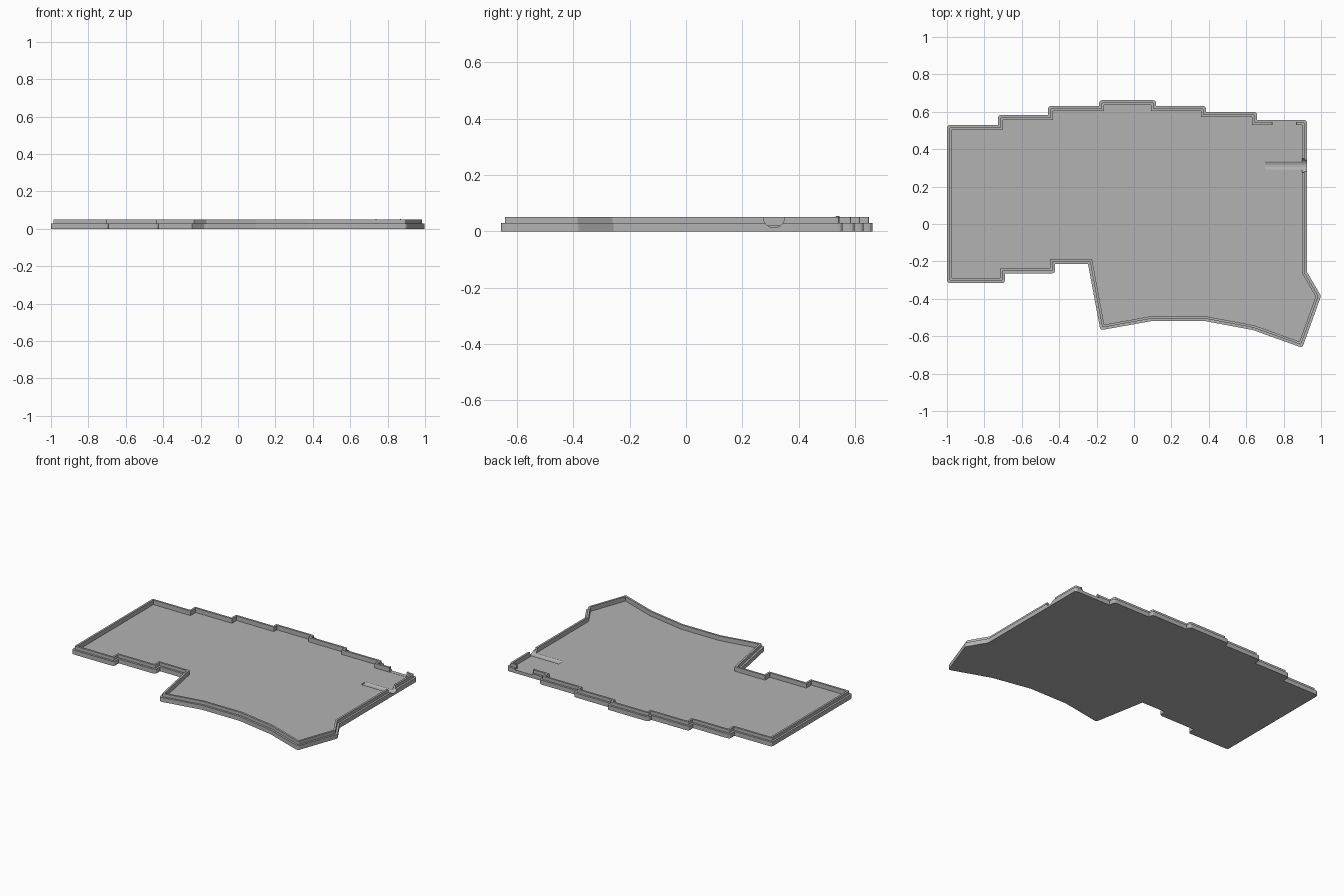
import bpy, bmesh, math
from mathutils import Vector

if "Cube" in bpy.data.objects:
    bpy.data.objects.remove(bpy.data.objects["Cube"], do_unlink=True)

grey = bpy.data.materials.new("plain grey")
grey.use_nodes = True
grey.diffuse_color = (0.45, 0.45, 0.45, 1)
grey.node_tree.nodes["Principled BSDF"].inputs["Base Color"].default_value = grey.diffuse_color

FLOOR, LEDGE, TOP = 0.02, 0.029, 0.05

# Case outline, counter-clockwise from the front left corner
OUTLINE = [(-1, -.316), (-.69, -.316), (-.69, -.264), (-.422, -.264), (-.422, -.214),
           (-.246, -.214), (-.18, -.568), (.1, -.518), (.374, -.518), (.636, -.567),
           (.9, -.662), (1, -.385), (.925, -.257), (.925, .556), (.658, .556),
           (.658, .599), (.385, .599), (.385, .631), (.118, .631), (.118, .662),
           (-.187, .662), (-.187, .631), (-.46, .631), (-.46, .583), (-.727, .583),
           (-.727, .53), (-1, .53)]


def ring(inset, radius, steps=3):
    """Inset the outline and round its outward corners."""
    pts = [Vector(p) for p in OUTLINE]
    out = []
    for i, p in enumerate(pts):
        a = (p - pts[i - 1]).normalized()
        b = (pts[(i + 1) % len(pts)] - p).normalized()
        na, nb = Vector((-a.y, a.x)), Vector((-b.y, b.x))
        q = p + (na + nb) * inset / (1 + na.dot(nb))
        turn = a.x * b.y - a.y * b.x
        if turn < 0.3:
            out.append(q)
            continue
        cut = radius * math.tan(math.atan2(turn, a.dot(b)) / 2)
        start, end = q - a * cut, q + b * cut
        for k in range(steps + 1):
            t = k / steps
            out.append(start * (1 - t) ** 2 + q * 2 * t * (1 - t) + end * t * t)
    return out


def finish(bm, name, material=grey):
    bmesh.ops.recalc_face_normals(bm, faces=bm.faces)
    mesh = bpy.data.meshes.new(name)
    bm.to_mesh(mesh)
    bm.free()
    mesh.materials.append(material)
    obj = bpy.data.objects.new(name, mesh)
    bpy.context.collection.objects.link(obj)
    return obj


def box(name, lo, hi):
    bm = bmesh.new()
    bmesh.ops.create_cube(bm, size=1)
    for v in bm.verts:
        v.co = [l + (c + 0.5) * (h - l) for c, l, h in zip(v.co, lo, hi)]
    return finish(bm, name)


# Tray: base, ledge, raised rim and sunken floor as stacked rings
bm = bmesh.new()
outer, middle, inner = ring(0, .018), ring(.013, .008), ring(.026, .002)
rings = [[bm.verts.new((p.x, p.y, z)) for p in pts] for pts, z in
         ((outer, 0), (outer, LEDGE), (middle, LEDGE), (middle, TOP), (inner, TOP), (inner, FLOOR))]
for low, high in zip(rings, rings[1:]):
    for i in range(len(low)):
        bm.faces.new((low[i - 1], low[i], high[i], high[i - 1]))
bm.faces.new(rings[0])
bm.faces.new(rings[-1])
tray = finish(bm, "case_tray")

# Round groove for the side socket
bm = bmesh.new()
bmesh.ops.create_cone(bm, cap_ends=True, segments=32, radius1=.038, radius2=.038, depth=.4)
for v in bm.verts:
    v.co = (v.co.z + .9, v.co.y + .312, v.co.x + TOP + .001)
groove = finish(bm, "socket_groove_cutter")

# Opening in the back wall for the cable port
port = box("port_cutter", (.74, .5, FLOOR + .001), (.865, .6, .1))

for cutter in (groove, port):
    cutter.hide_render = True
    mod = tray.modifiers.new(cutter.name, "BOOLEAN")
    mod.operation, mod.solver, mod.object = "DIFFERENCE", "EXACT", cutter
bpy.context.view_layer.update()
cut_mesh = bpy.data.meshes.new_from_object(tray.evaluated_get(bpy.context.evaluated_depsgraph_get()))
tray.modifiers.clear()
tray.data = cut_mesh
for cutter in (groove, port):
    bpy.data.objects.remove(cutter, do_unlink=True)

# Small rounded stops on both sides of the port
for side, x in (("right", .735), ("left", .866)):
    stop = box("port_stop_" + side, (x, .531, FLOOR), (x + .005, .545, .054))
    bev = stop.modifiers.new("round", "BEVEL")
    bev.width, bev.segments = .002, 2
